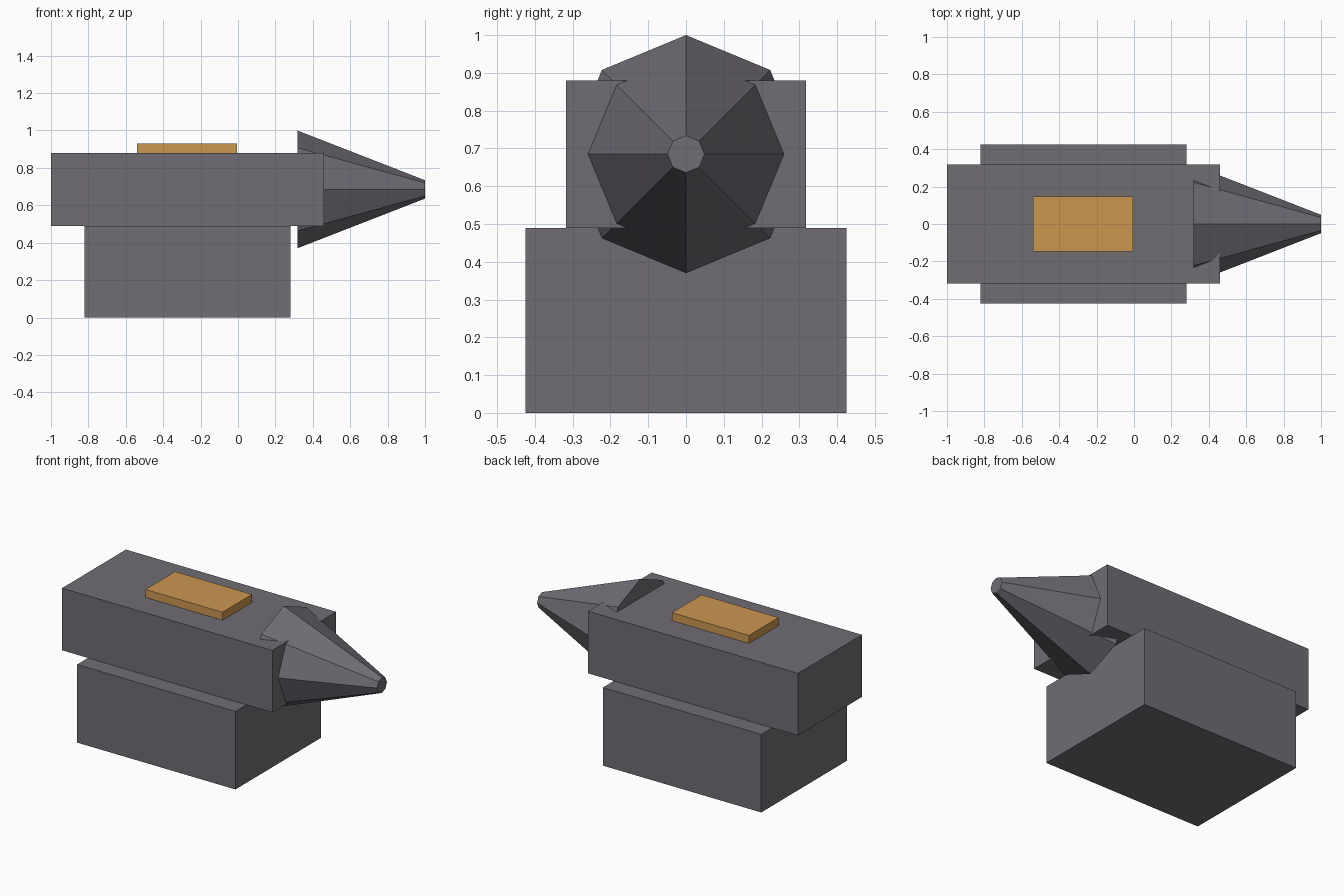
import bpy
import bmesh
import math
from mathutils import Matrix, Vector

old = bpy.data.objects.get("Cube")
if old:
    bpy.data.objects.remove(old, do_unlink=True)


def make_material(name, rgb):
    mat = bpy.data.materials.new(name)
    mat.use_nodes = True
    color = (*rgb, 1.0)
    mat.diffuse_color = color
    mat.node_tree.nodes["Principled BSDF"].inputs["Base Color"].default_value = color
    return mat


def add_object(name, bm, mat):
    bmesh.ops.recalc_face_normals(bm, faces=bm.faces)
    mesh = bpy.data.meshes.new(name)
    bm.to_mesh(mesh)
    bm.free()
    mesh.materials.append(mat)
    obj = bpy.data.objects.new(name, mesh)
    bpy.context.collection.objects.link(obj)
    return obj


def add_box(name, low, high, mat):
    low, high = Vector(low), Vector(high)
    bm = bmesh.new()
    matrix = Matrix.Translation((low + high) / 2) @ Matrix.Diagonal((*(high - low), 1))
    bmesh.ops.create_cube(bm, size=1, matrix=matrix)
    return add_object(name, bm, mat)


def add_horn(name, x_start, x_end, z, r_start, r_end, mat):
    bm = bmesh.new()
    matrix = Matrix.Translation(((x_start + x_end) / 2, 0, z)) @ Matrix.Rotation(math.pi / 2, 4, 'Y')
    bmesh.ops.create_cone(bm, cap_ends=True, segments=8, radius1=r_start,
                          radius2=r_end, depth=x_end - x_start, matrix=matrix)
    return add_object(name, bm, mat)


iron = make_material("dark iron grey", (0.16, 0.153, 0.175))
gold = make_material("warm orange gold", (0.60, 0.31, 0.08))

# Foot block, overhanging body, tapered horn and the ingot on top
add_box("base", (-0.82, -0.425, 0), (0.28, 0.425, 0.49), iron)
add_box("body", (-1, -0.317, 0.49), (0.46, 0.317, 0.88), iron)
add_horn("horn", 0.317, 1, 0.685, 0.315, 0.049, iron)
add_box("ingot", (-0.54, -0.147, 0.88), (-0.005, 0.147, 0.93), gold)
